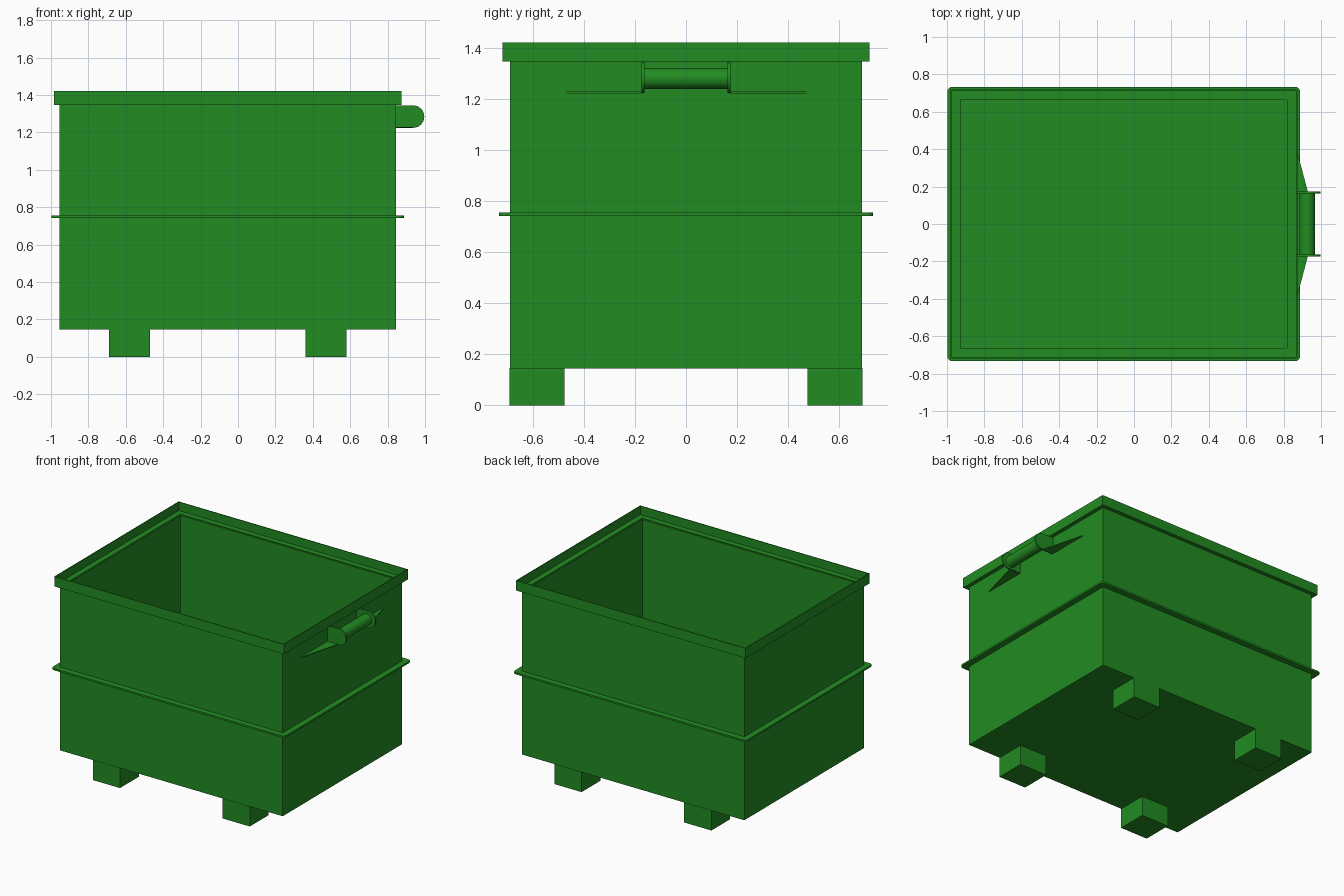
import bpy, bmesh, math

if "Cube" in bpy.data.objects:
    bpy.data.objects.remove(bpy.data.objects["Cube"])

green = bpy.data.materials.new("green_paint")
green.diffuse_color = (0.016, 0.26, 0.016, 1)
green.use_nodes = True
green.node_tree.nodes["Principled BSDF"].inputs["Base Color"].default_value = green.diffuse_color

# Body footprint: centre x and half sizes
CX, HX, HY = -0.055, 0.9, 0.69


def finish(name, bm, smooth=False):
    bmesh.ops.recalc_face_normals(bm, faces=bm.faces)
    me = bpy.data.meshes.new(name)
    bm.to_mesh(me)
    bm.free()
    ob = bpy.data.objects.new(name, me)
    bpy.context.collection.objects.link(ob)
    me.materials.append(green)
    if smooth:
        bpy.ops.object.select_all(action='DESELECT')
        ob.select_set(True)
        bpy.context.view_layer.objects.active = ob
        bpy.ops.object.shade_smooth_by_angle(angle=math.radians(30))
    return ob


def rect_loop(offset, radius):
    """Footprint rectangle grown by offset, with optional rounded corners."""
    hx, hy = HX + offset, HY + offset
    steps = 5 if radius else 0
    pts = []
    for i, (sx, sy) in enumerate(((1, 1), (-1, 1), (-1, -1), (1, -1))):
        for k in range(steps + 1):
            a = math.pi / 2 * (i + k / max(steps, 1))
            pts.append((CX + sx * (hx - radius) + radius * math.cos(a) * bool(radius),
                        sy * (hy - radius) + radius * math.sin(a) * bool(radius)))
    return pts


def frame(name, profile, radius=0.0, closed=True):
    """Sweep an (offset, z) profile round the footprint; cap the ends if open."""
    bm = bmesh.new()
    rings = [[bm.verts.new((x, y, z)) for x, y in rect_loop(o, radius)]
             for o, z in profile]
    pairs = list(zip(rings, rings[1:]))
    if closed:
        pairs.append((rings[-1], rings[0]))
    else:
        bm.faces.new(rings[0])
        bm.faces.new(rings[-1])
    for a, b in pairs:
        for i in range(len(a)):
            j = (i + 1) % len(a)
            bm.faces.new((a[i], a[j], b[j], b[i]))
    return finish(name, bm)


def plate(name, pts, move):
    """Extrude a flat outline by the move vector."""
    bm = bmesh.new()
    face = bm.faces.new([bm.verts.new(p) for p in pts])
    ext = bmesh.ops.extrude_face_region(bm, geom=[face])
    new = [v for v in ext["geom"] if isinstance(v, bmesh.types.BMVert)]
    bmesh.ops.translate(bm, verts=new, vec=move)
    if not face.is_valid or len(bm.faces) < len(pts) + 2:
        bm.faces.new([v for v in bm.verts if v not in new])
    return finish(name, bm)


# Open tub
frame("tub", [(0, 0.145), (0, 1.352), (-0.027, 1.352), (-0.027, 0.165)], closed=False)

# Angle-iron rim: horizontal ledge with an upstanding outer lip
frame("top_rim", [(-0.018, 1.347), (0.028, 1.347), (0.028, 1.42),
                  (0.022, 1.42), (0.022, 1.357), (-0.018, 1.357)])

# Thin stiffening band round the middle
frame("middle_band", [(-0.005, 0.742), (0.043, 0.742), (0.043, 0.755),
                      (-0.005, 0.755)], radius=0.025)

# Four block feet
for x in (-0.58, 0.47):
    for s in (-1, 1):
        y0, y1 = s * 0.692, s * 0.475
        plate("foot", [(x - 0.11, y0, 0), (x + 0.11, y0, 0),
                       (x + 0.11, y1, 0), (x - 0.11, y1, 0)], (0, 0, 0.146))

# Handle end plates with a rounded outer end, and flat triangular gussets
end = [(0.936 + 0.06 * math.sin(math.pi * k / 16), 1.284 - 0.06 * math.cos(math.pi * k / 16))
       for k in range(17)]
outline = [(0.843, 1.224)] + end + [(0.843, 1.344)]
for s in (-1, 1):
    plate("handle_bracket", [(x, s * 0.163, z) for x, z in outline], (0, s * 0.012, 0))
    plate("handle_gusset", [(0.843, s * 0.5, 1.222), (0.93, s * 0.17, 1.222),
                            (0.843, s * 0.17, 1.222)], (0, 0, 0.006))

# Round handle bar
bm = bmesh.new()
bmesh.ops.create_cone(bm, cap_ends=True, segments=32, radius1=0.041, radius2=0.041, depth=0.33)
for v in bm.verts:
    x, y, z = v.co
    v.co = (0.926 + x, z, 1.28 + y)
finish("handle_bar", bm, smooth=True)
